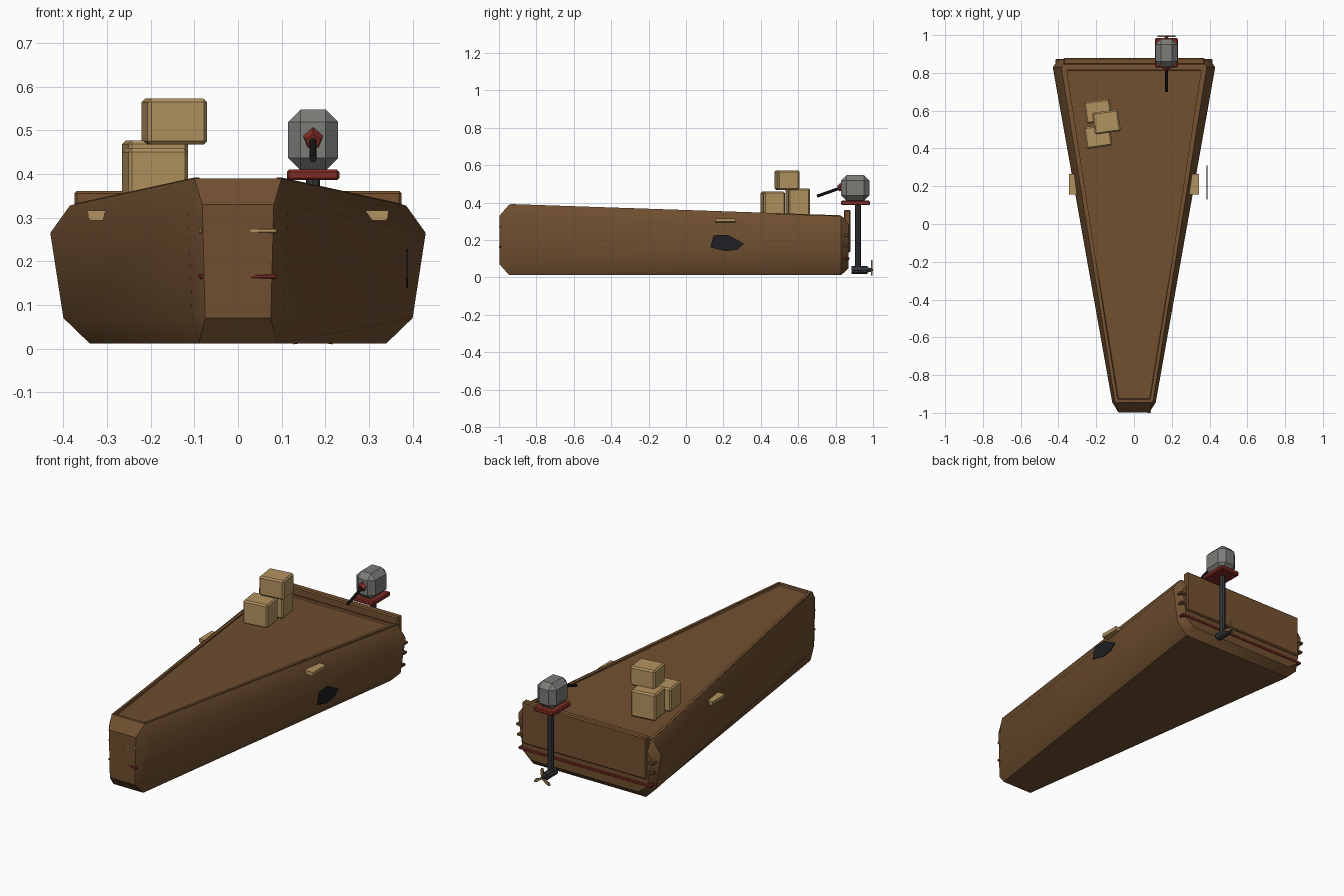
import bpy, bmesh, math
from mathutils import Matrix, Vector

cube = bpy.data.objects.get("Cube")
if cube:
    bpy.data.objects.remove(cube)


def material(name, rgb):
    m = bpy.data.materials.new(name)
    m.use_nodes = True
    m.diffuse_color = (*rgb, 1)
    m.node_tree.nodes["Principled BSDF"].inputs["Base Color"].default_value = (*rgb, 1)
    return m


wood = material("brown wood", (0.16, 0.078, 0.029))
trim = material("trim wood", (0.18, 0.085, 0.03))
crate = material("pale crate wood", (0.45, 0.29, 0.115))
grey = material("engine grey", (0.2, 0.2, 0.19))
red = material("dull red", (0.22, 0.025, 0.018))
steel = material("dark steel", (0.035, 0.038, 0.043))
black = material("black", (0.014, 0.014, 0.016))
bronze = material("bronze", (0.3, 0.17, 0.07))


def finish(name, bm, mat, smooth=None):
    bmesh.ops.recalc_face_normals(bm, faces=bm.faces)
    mesh = bpy.data.meshes.new(name)
    bm.to_mesh(mesh)
    bm.free()
    mesh.materials.append(mat)
    ob = bpy.data.objects.new(name, mesh)
    bpy.context.collection.objects.link(ob)
    if smooth:
        bpy.ops.object.select_all(action='DESELECT')
        ob.select_set(True)
        bpy.context.view_layer.objects.active = ob
        bpy.ops.object.shade_smooth_by_angle(angle=math.radians(smooth))
    return ob


def box(name, mat, centre, size, bevel=0.0, yaw=0.0):
    bm = bmesh.new()
    bmesh.ops.create_cube(bm, size=1)
    bmesh.ops.scale(bm, vec=size, verts=bm.verts)
    if bevel:
        bmesh.ops.bevel(bm, geom=bm.edges[:], offset=bevel, segments=1, affect='EDGES')
    bm.transform(Matrix.Translation(centre) @ Matrix.Rotation(math.radians(yaw), 4, 'Z'))
    return finish(name, bm, mat)


def rod(name, mat, start, end, radius, sides=8, tip=None):
    start, end = Vector(start), Vector(end)
    axis = end - start
    bm = bmesh.new()
    bmesh.ops.create_cone(bm, cap_ends=True, segments=sides, radius1=radius,
                          radius2=radius if tip is None else tip, depth=axis.length)
    bm.transform(Matrix.Translation((start + end) / 2) @ axis.to_track_quat('Z', 'Y').to_matrix().to_4x4())
    return finish(name, bm, mat, 30 if sides > 8 else None)


def plate(name, mat, points, thickness):
    # flat outline given as 3D points, extruded along the thickness vector
    bm = bmesh.new()
    face = bm.faces.new([bm.verts.new(p) for p in points])
    out = bmesh.ops.extrude_face_region(bm, geom=[face])
    bmesh.ops.translate(bm, vec=thickness, verts=[v for v in out["geom"] if isinstance(v, bmesh.types.BMVert)])
    return finish(name, bm, mat)


# Hull: lofted from half sections running bilge to deck
sections = [
    (-0.997, [(0.075, 0.07), (0.076, 0.1), (0.081, 0.3), (0.082, 0.33)]),
    (-0.945, [(0.09, 0.012), (0.105, 0.07), (0.115, 0.33), (0.1, 0.39)]),
    (0.83, [(0.34, 0.012), (0.4, 0.07), (0.43, 0.265), (0.385, 0.328)]),
    (0.87, [(0.32, 0.05), (0.375, 0.09), (0.4, 0.25), (0.36, 0.3)]),
]
bm = bmesh.new()
loops = []
for y, half in sections:
    ring = half + [(-x, z) for x, z in reversed(half)]
    loops.append([bm.verts.new((x, y, z)) for x, z in ring])
deck = None
for a, b in zip(loops, loops[1:]):
    for i in range(8):
        j = (i + 1) % 8
        f = bm.faces.new((a[i], a[j], b[j], b[i]))
        if i == 3 and a is loops[1]:
            deck = f
bm.faces.new(loops[0])
bm.faces.new(loops[-1])
bmesh.ops.recalc_face_normals(bm, faces=bm.faces)
# Recessed deck inside a narrow gunwale
bmesh.ops.inset_region(bm, faces=[deck], thickness=0.022)
bmesh.ops.inset_region(bm, faces=[deck], thickness=0.005, depth=-0.008)
finish("hull", bm, wood, 40)

# Gunwale strips along the deck edge
for side, tag in ((1, "left"), (-1, "right")):
    plate(tag + "_gunwale", trim,
          [(side * x, y, z) for x, y, z in ((0.1, -0.935, 0.385), (0.088, -0.935, 0.385),
                                            (0.358, 0.83, 0.325), (0.375, 0.83, 0.325))], (0, 0, 0.007))

# Transom board and stern strakes
box("transom_board", trim, (0, 0.862, 0.247), (0.75, 0.036, 0.228), 0.006)
for name, mat, z, half in (("upper_stern_strake", trim, 0.225, 0.415),
                           ("middle_stern_strake", trim, 0.17, 0.41),
                           ("lower_stern_strake", red, 0.1, 0.4)):
    box(name, mat, (0, 0.858, z), (half * 2, 0.032, 0.014), 0.003)

# Bow strakes, slightly skewed across the stem
for name, mat, z in (("upper_bow_strake", crate, 0.27), ("lower_bow_strake", red, 0.165)):
    box(name, mat, (0, -0.99, z), (0.18, 0.011, 0.011), 0.003, -3)

# Side cleats: trapezoid blocks on both gunwales
for side, tag in ((1, "left"), (-1, "right")):
    plate(tag + "_cleat", crate,
          [(side * x, 0.155, z) for x, z in ((0.288, 0.316), (0.345, 0.316), (0.343, 0.298),
                                             (0.338, 0.294), (0.306, 0.294))], (0, 0.11, 0))

# Dark hull patch on the left side
plate("hull_patch", black,
      [(0.385, y, z) for y, z in ((0.13, 0.16), (0.147, 0.225), (0.225, 0.227),
                                  (0.31, 0.18), (0.275, 0.148), (0.21, 0.14))], (0.005, 0, 0))

# Stacked crates
for name, centre, height in (("front_crate", (-0.19, 0.464, 0.394), 0.128),
                             ("rear_crate", (-0.19, 0.597, 0.404), 0.145),
                             ("top_crate", (-0.146, 0.54, 0.52), 0.105)):
    box(name, crate, centre, (0.138, 0.116, height), 0.008, 8)

# Outboard engine
mx = 0.172
box("engine_cowl", grey, (mx, 0.905, 0.478), (0.115, 0.15, 0.14), 0.029)
box("engine_base", red, (mx, 0.907, 0.398), (0.12, 0.155, 0.024), 0.005)
rod("drive_shaft", steel, (mx, 0.92, 0.04), (mx, 0.92, 0.39), 0.016)
rod("gear_case", steel, (mx, 0.885, 0.04), (mx, 0.97, 0.04), 0.021)
rod("propeller_hub", steel, (mx, 0.97, 0.04), (mx, 0.999, 0.04), 0.014, 8, 0.006)
rod("tiller_collar", red, (mx, 0.845, 0.485), (mx, 0.815, 0.474), 0.028, 5, 0.018)
rod("tiller", black, (mx, 0.85, 0.487), (mx, 0.7, 0.434), 0.008)

# Propeller blades
for k in range(3):
    a = math.radians(90 + 120 * k)
    d, n = Vector((math.cos(a), 0, math.sin(a))), Vector((-math.sin(a), 0, math.cos(a)))
    hub = Vector((mx, 0.99, 0.04))
    outline = [hub + d * r + n * w for r, w in ((0.005, -0.004), (0.04, -0.009), (0.054, -0.004),
                                                (0.054, 0.004), (0.04, 0.009), (0.005, 0.004))]
    plate(f"propeller_blade_{k + 1}", bronze, outline, (0, 0.008, 0))
